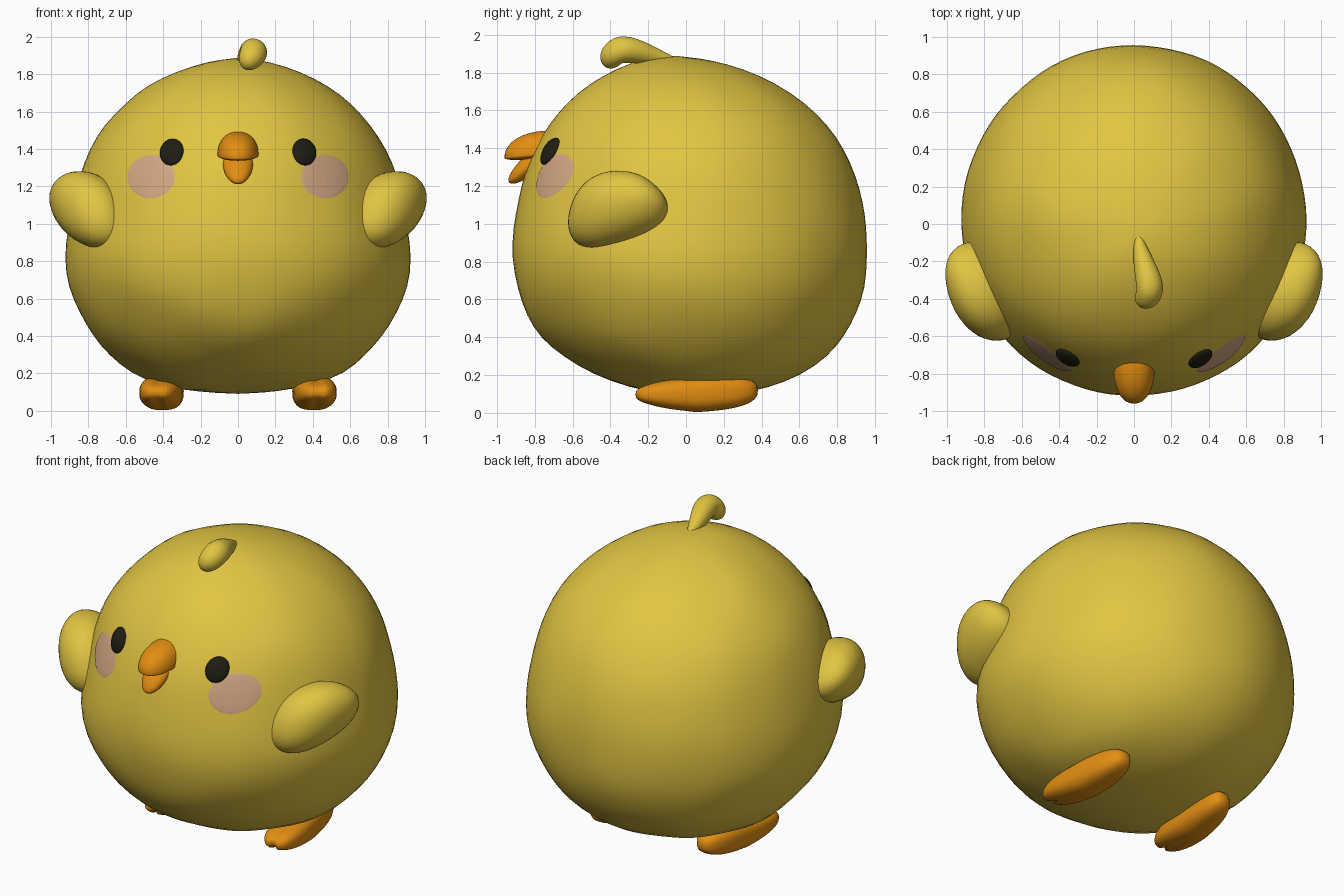
import bpy, bmesh, math
from mathutils import Vector, Matrix, noise
from mathutils.bvhtree import BVHTree

cube = bpy.data.objects.get("Cube")
if cube:
    bpy.data.objects.remove(cube, do_unlink=True)


def material(name, rgb):
    m = bpy.data.materials.new(name)
    m.use_nodes = True
    m.diffuse_color = (*rgb, 1)
    m.node_tree.nodes["Principled BSDF"].inputs["Base Color"].default_value = (*rgb, 1)
    return m


YELLOW = material("chick yellow", (0.76, 0.56, 0.055))
ORANGE = material("beak orange", (0.76, 0.27, 0.006))
BLACK = material("eye black", (0.014, 0.013, 0.006))
PINK = material("cheek pink", (0.66, 0.39, 0.23))


def finish(bm, name, mat):
    bmesh.ops.recalc_face_normals(bm, faces=bm.faces)
    for f in bm.faces:
        f.smooth = True
    me = bpy.data.meshes.new(name)
    bm.to_mesh(me)
    bm.free()
    me.materials.append(mat)
    ob = bpy.data.objects.new(name, me)
    bpy.context.collection.objects.link(ob)
    return ob


def loft(rings, start, end=None):
    """Skin rings of points, fanned to a start point and optionally an end point."""
    bm = bmesh.new()
    rows = [[bm.verts.new(p) for p in ring] for ring in rings]
    n = len(rows[0])
    for a, b in zip(rows, rows[1:]):
        for i in range(n):
            bm.faces.new((a[i], a[(i + 1) % n], b[(i + 1) % n], b[i]))
    for tip, row in ((start, rows[0]), (end, rows[-1])):
        if tip is not None:
            v = bm.verts.new(tip)
            for i in range(n):
                bm.faces.new((v, row[i], row[(i + 1) % n]))
    return bm


def blob(name, mat, shape, power=1.0):
    """Unit sphere, optionally squared off, reshaped by a function."""
    bm = bmesh.new()
    bmesh.ops.create_uvsphere(bm, u_segments=40, v_segments=24, radius=1)
    for v in bm.verts:
        p = Vector([math.copysign(abs(c) ** power, c) for c in v.co])
        v.co = shape(p)
    return finish(bm, name, mat)


# Body: height, half width, front and back of each ring
profile = [
    (0.10, 0.20, -0.16, 0.24), (0.13, 0.40, -0.31, 0.42), (0.20, 0.57, -0.50, 0.61),
    (0.30, 0.69, -0.65, 0.75), (0.40, 0.78, -0.76, 0.84), (0.52, 0.85, -0.84, 0.905),
    (0.66, 0.91, -0.90, 0.95), (0.82, 0.93, -0.93, 0.965), (0.98, 0.915, -0.92, 0.96),
    (1.12, 0.885, -0.89, 0.935), (1.26, 0.85, -0.855, 0.90), (1.40, 0.795, -0.80, 0.835),
    (1.52, 0.72, -0.735, 0.755), (1.64, 0.61, -0.64, 0.635), (1.74, 0.49, -0.51, 0.48),
    (1.82, 0.33, -0.36, 0.31), (1.87, 0.17, -0.22, 0.13)]
SEGMENTS = 44


def body_point(z, w, front, back, i):
    a = math.tau * i / SEGMENTS
    p = Vector((w * math.sin(a), (front + back) / 2 - (back - front) / 2 * math.cos(a), z))
    out = (p - Vector((0, 0, 0.9))).normalized()
    # gentle lumps, with a faint chevron ridge across the chest
    lump = 0.012 * noise.noise(p * 3.5)
    if p.y < -0.3:
        lump += 0.012 * math.exp(-((z - 0.53 * abs(p.x) - 0.42) / 0.09) ** 2)
    return p + out * lump


body = finish(loft([[body_point(*row, i) for i in range(SEGMENTS)] for row in profile],
                   (0, 0.03, 0.09), (0, -0.05, 1.89)), "body", YELLOW)
body.modifiers.new("smooth", "SUBSURF").levels = 1
body.modifiers["smooth"].render_levels = 1
bpy.context.view_layer.update()
surface = BVHTree.FromObject(body, bpy.context.evaluated_depsgraph_get())


# Domed patches that hug the face
def patch(name, mat, cx, cz, rx, rz, height, tilt):
    def point(r, a):
        u, v = rx * r * math.cos(a), rz * r * math.sin(a)
        x = cx + u * math.cos(tilt) - v * math.sin(tilt)
        z = cz + u * math.sin(tilt) + v * math.cos(tilt)
        hit, normal, _, _ = surface.ray_cast(Vector((x, -3, z)), Vector((0, 1, 0)))
        return hit + normal * (0.003 + height * math.sqrt(max(0, 1 - r * r)))
    rings = [[point(math.sin(k * math.pi / 16), math.tau * i / 32) for i in range(32)]
             for k in range(1, 9)]
    ob = finish(loft(rings, point(0, 0)), name, mat)
    if ob.data.polygons[0].normal.y > 0:
        ob.data.flip_normals()


def wing(side):
    def shape(p):
        x = 0.80 + 0.19 * p.x + 0.06 * p.z + 0.05 * p.y
        y = -0.355 + 0.26 * p.y + 0.06 * p.z * (1 - max(p.y, 0))
        z = 1.075 + 0.20 * p.z * (1 - 0.22 * p.y)
        return Vector((side * x, y, z))
    return shape


def foot(side):
    def shape(p):
        toe = max(0, -p.y)
        crease = toe * max(0, math.cos(p.x * 4.5 * math.pi / 2)) if abs(p.x) < 0.25 else 0
        x = 0.112 * p.x * (1 - 0.1 * p.y)
        y = 0.055 + 0.325 * p.y + 0.03 * crease
        z = 0.098 + 0.02 * max(0, p.y) + (0.094 - 0.03 * toe) * p.z * (1 - 0.12 * crease)
        x += 0.405 - 0.08 * (y - 0.05)
        return Vector((side * x, y, z))
    return shape


for label, s in (("left", 1), ("right", -1)):
    patch(label + "_cheek", PINK, s * 0.463, 1.252, 0.127, 0.115, 0.003, -s * 0.1)
    patch(label + "_eye", BLACK, s * 0.353, 1.382, 0.061, 0.072, 0.026, s * 0.35)
    blob(label + "_wing", YELLOW, wing(s), 0.93)
    blob(label + "_foot", ORANGE, foot(s), 0.75)

# Beak: a domed upper half over a drooping lower half
blob("upper_beak", ORANGE, lambda p: Vector((
    0.11 * p.x, -0.77 + 0.19 * p.y,
    1.37 + (0.12 if p.z > 0 else 0.025) * p.z + 0.02 * p.y)), 0.92)
droop = Matrix.Rotation(math.radians(42), 3, "X")
blob("lower_beak", ORANGE, lambda p: Vector((0, -0.815, 1.325)) + droop @ Vector((
    0.08 * p.x, 0.16 * p.y, 0.05 * p.z)))

# Tuft: tapered tube that curls forward over the crown
path = [(0.02, -0.06, 1.86, 0.02), (0.04, -0.17, 1.885, 0.05), (0.075, -0.28, 1.92, 0.07),
        (0.09, -0.355, 1.925, 0.078), (0.07, -0.395, 1.89, 0.072), (0.04, -0.41, 1.85, 0.05)]


def tuft_ring(k):
    centre = Vector(path[k][:3])
    ahead = Vector(path[min(k + 1, len(path) - 1)][:3]) - Vector(path[max(k - 1, 0)][:3])
    turn = ahead.to_track_quat("Z", "Y")
    r = path[k][3]
    return [centre + turn @ Vector((r * math.cos(a), r * math.sin(a), 0))
            for a in (math.tau * i / 16 for i in range(16))]


tuft = finish(loft([tuft_ring(k) for k in range(len(path))],
                   (0.015, -0.03, 1.855), (0.025, -0.415, 1.825)), "tuft", YELLOW)
tuft.modifiers.new("smooth", "SUBSURF").levels = 2
